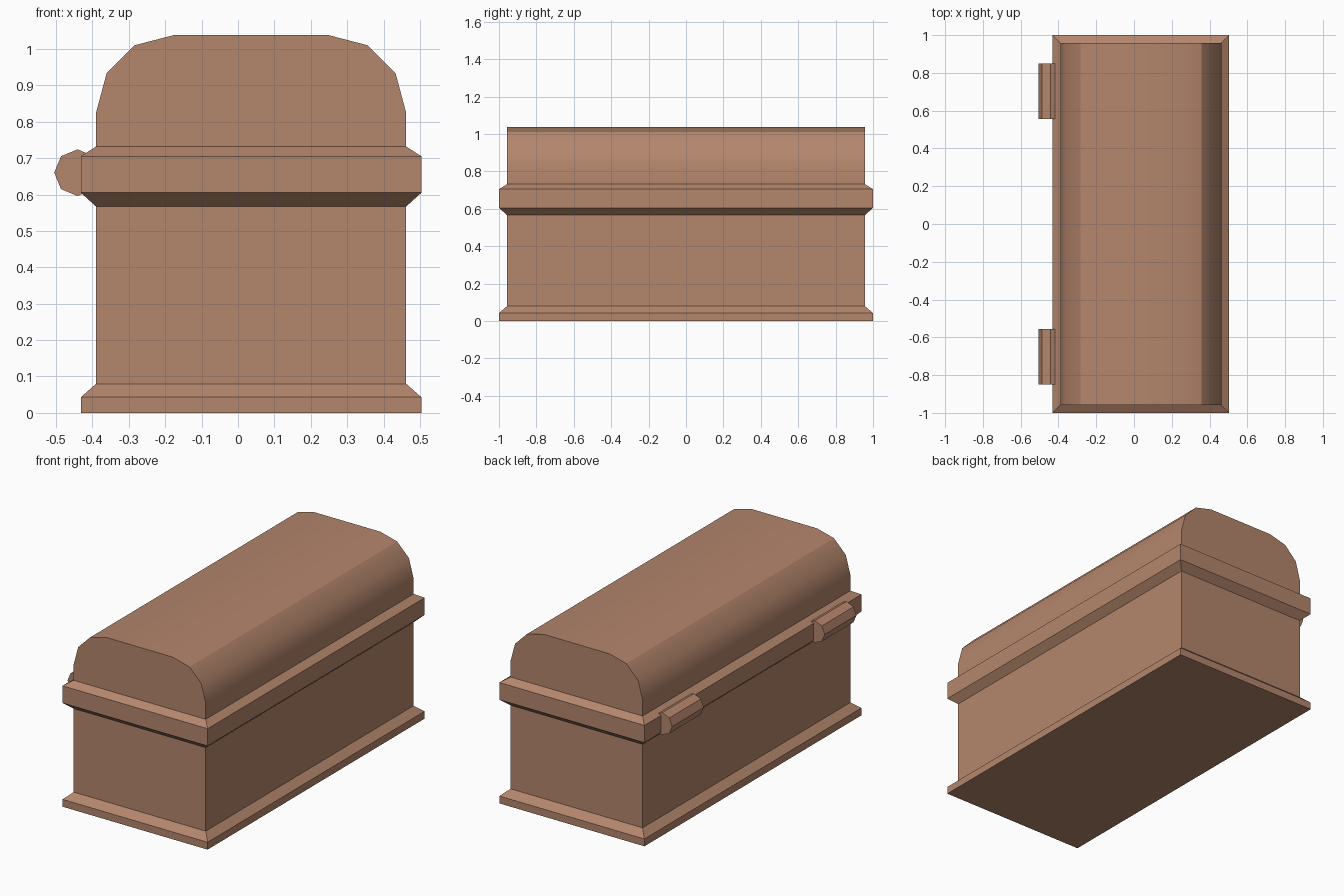
import bpy, bmesh, math
from mathutils import Vector

if "Cube" in bpy.data.objects:
    bpy.data.objects.remove(bpy.data.objects["Cube"])

wood = bpy.data.materials.new("warm_brown")
wood.diffuse_color = (0.456, 0.238, 0.150, 1)
wood.use_nodes = True
wood.node_tree.nodes["Principled BSDF"].inputs["Base Color"].default_value = wood.diffuse_color

CX = 0.036                      # centre of the box (hinges stick out at -x)
WIDE = (0.468, 1.0)             # half sizes of the rims
SLIM = (0.426, 0.957)           # half sizes of the walls
SEAM = 0.66                     # where lid meets base


def finish(name, bm, smooth=False):
    bmesh.ops.recalc_face_normals(bm, faces=bm.faces)
    me = bpy.data.meshes.new(name)
    bm.to_mesh(me)
    bm.free()
    me.materials.append(wood)
    ob = bpy.data.objects.new(name, me)
    bpy.context.collection.objects.link(ob)
    if smooth:
        bpy.ops.object.select_all(action='DESELECT')
        ob.select_set(True)
        bpy.context.view_layer.objects.active = ob
        bpy.ops.object.shade_smooth_by_angle(angle=math.radians(30))
    return ob


def bridge(bm, a, b):
    for i in range(len(a)):
        j = (i + 1) % len(a)
        bm.faces.new((a[i], a[j], b[j], b[i]))


def stack(bm, rings):
    """Skin rectangular rings given as (half size, height)."""
    loops = [[bm.verts.new((CX + sx * h[0], sy * h[1], z))
              for sx, sy in ((-1, -1), (1, -1), (1, 1), (-1, 1))] for h, z in rings]
    for a, b in zip(loops, loops[1:]):
        bridge(bm, a, b)
    bm.faces.new(loops[0])
    return loops[-1]


def prism(bm, profile, y0, y1):
    """Extrude an x-z profile along y."""
    a, b = [[bm.verts.new((x, y, z)) for x, z in profile] for y in (y0, y1)]
    bridge(bm, a, b)
    bm.faces.new(a)
    bm.faces.new(b)


# base: plinth, walls and lower half of the rim
bm = bmesh.new()
top = stack(bm, [(WIDE, 0), (WIDE, 0.043), (SLIM, 0.08), (SLIM, 0.567),
                 (WIDE, 0.605), (WIDE, SEAM)])
bm.faces.new(top)
finish("chest_base", bm)

# lid rim: upper half of the rim
bm = bmesh.new()
top = stack(bm, [(WIDE, SEAM), (WIDE, 0.705), (SLIM, 0.732)])
bm.faces.new(top)
finish("lid_rim", bm)

# lid: box with rounded long edges
half = [(0.426, 0.732), (0.426, 0.825), (0.397, 0.933), (0.3205, 1.01), (0.2125, 1.038)]
profile = [(CX + x, z) for x, z in half] + [(CX - x, z) for x, z in reversed(half)]
bm = bmesh.new()
prism(bm, profile, -SLIM[1], SLIM[1])
finish("lid", bm, smooth=True)

# hinges: octagonal barrels on the back seam
octagon = [(-0.441 + 0.064 * math.cos(i * math.pi / 4),
            SEAM + 0.064 * math.sin(i * math.pi / 4)) for i in range(8)]
for name, y in (("hinge_near", -0.703), ("hinge_far", 0.703)):
    bm = bmesh.new()
    prism(bm, octagon, y - 0.146, y + 0.146)
    finish(name, bm)
